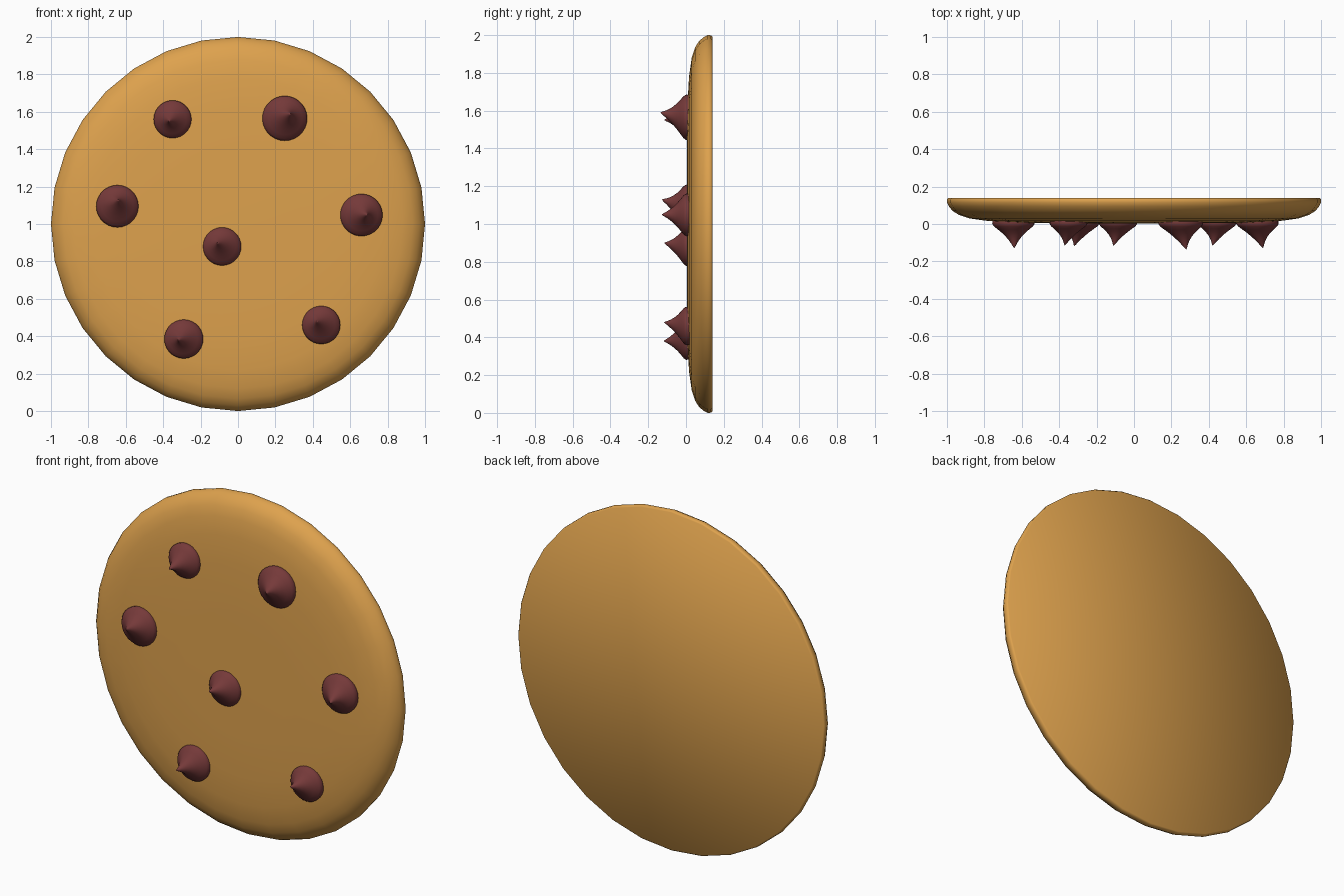
import bpy, bmesh, math

if "Cube" in bpy.data.objects:
    bpy.data.objects.remove(bpy.data.objects["Cube"])


def material(name, color):
    m = bpy.data.materials.new(name)
    m.diffuse_color = (*color, 1)
    m.use_nodes = True
    m.node_tree.nodes["Principled BSDF"].inputs["Base Color"].default_value = m.diffuse_color
    return m


dough_mat = material("golden dough", (0.73, 0.36, 0.075))
chip_mat = material("dark chocolate", (0.18, 0.042, 0.042))


def lathe(name, rings, sides, mat):
    """Skin rings of (centre x, y, centre z, radius) lying across the y axis; radius 0 is a pole."""
    bm = bmesh.new()
    loops = []
    for cx, y, cz, r in rings:
        n = sides if r > 0 else 1
        loops.append([bm.verts.new((cx + r * math.cos(2 * math.pi * i / sides), y,
                                    cz + r * math.sin(2 * math.pi * i / sides)))
                      for i in range(n)])
    for a, b in zip(loops, loops[1:]):
        for i in range(sides):
            j = (i + 1) % sides
            quad = [a[i % len(a)], a[j % len(a)], b[j % len(b)], b[i % len(b)]]
            bm.faces.new(list(dict.fromkeys(quad)))
    bmesh.ops.recalc_face_normals(bm, faces=bm.faces)
    for f in bm.faces:
        f.smooth = True
    me = bpy.data.meshes.new(name)
    bm.to_mesh(me)
    bm.free()
    me.materials.append(mat)
    ob = bpy.data.objects.new(name, me)
    bpy.context.collection.objects.link(ob)
    return ob


# Cookie disc: gently domed front, rounded rim, flat back
profile = [(0, 0.004), (0.35, 0.004), (0.62, 0.007), (0.78, 0.016), (0.88, 0.03), (0.935, 0.048),
           (0.97, 0.07), (0.99, 0.095), (1.0, 0.115), (0.999, 0.132), (0.992, 0.14), (0, 0.14)]
lathe("cookie", [(0, y, 1, r) for r, y in profile], 32, dough_mat)

# Chocolate chips: x, z, radius, tip x, tip z
chips = [(-0.35, 1.56, 0.101, -0.37, 1.55), (0.25, 1.565, 0.120, 0.28, 1.59),
         (-0.645, 1.095, 0.113, -0.64, 1.13), (0.66, 1.048, 0.113, 0.69, 1.05),
         (-0.085, 0.88, 0.102, -0.11, 0.90), (0.445, 0.46, 0.102, 0.42, 0.48),
         (-0.29, 0.385, 0.104, -0.32, 0.38)]
# Concave drop profile: fraction of height, fraction of radius
drop = [(0, 1), (0.1, 0.92), (0.22, 0.75), (0.36, 0.56), (0.52, 0.38),
        (0.68, 0.235), (0.82, 0.13), (0.93, 0.06), (1, 0)]
for k, (x, z, r, tx, tz) in enumerate(chips, 1):
    h = r * 1.14
    rings = [(x, 0.03, z, 0), (x, 0.03, z, r * 0.98)]
    for t, s in drop:
        bend = t ** 1.6
        rings.append((x + (tx - x) * bend, -h * t, z + (tz - z) * bend, r * s))
    lathe(f"chocolate_chip_{k}", rings, 28, chip_mat)
